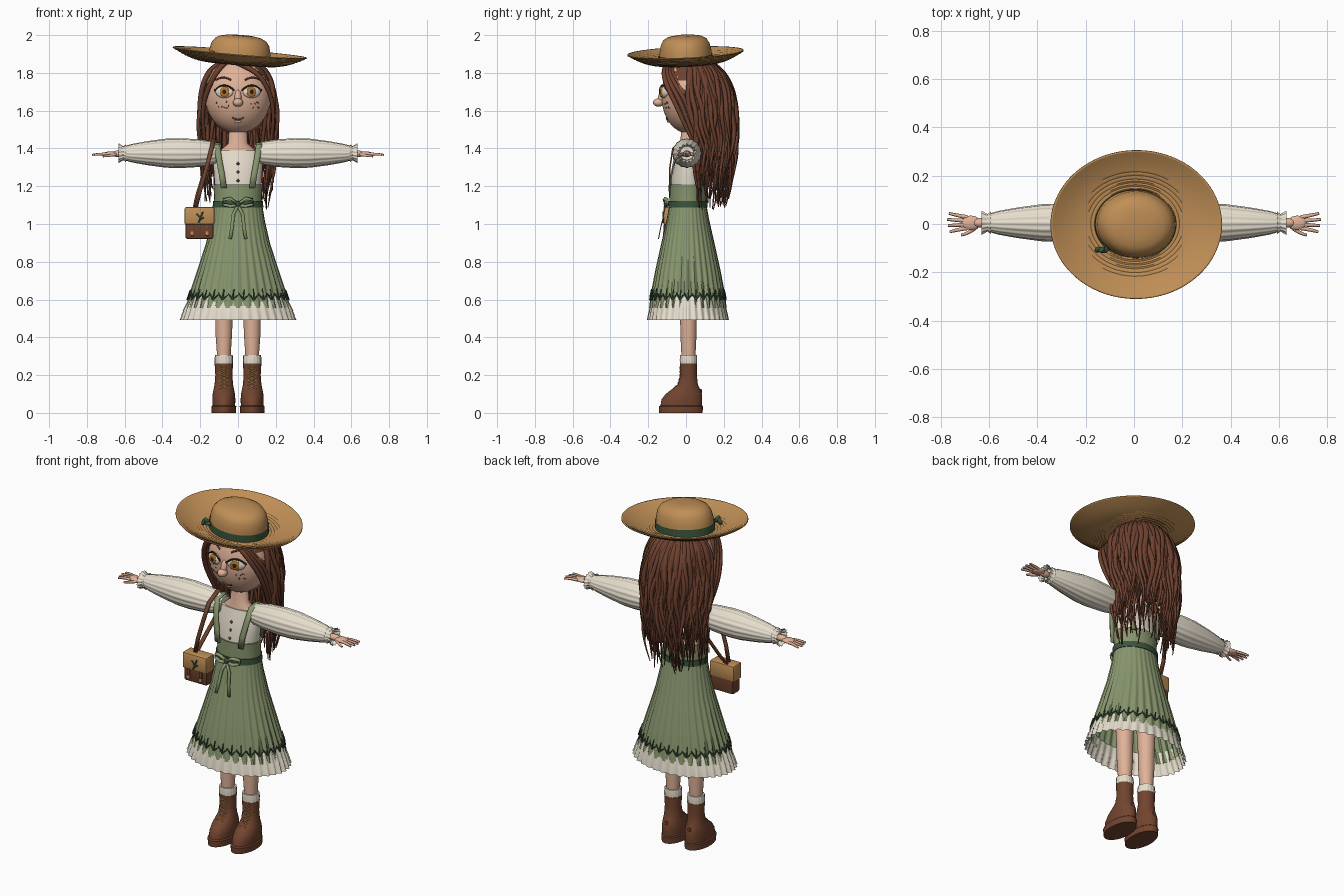
import bpy, bmesh, math, random
from mathutils import Matrix, Vector, Euler

if "Cube" in bpy.data.objects:
    bpy.data.objects.remove(bpy.data.objects["Cube"])
random.seed(4)
sin, cos, pi = math.sin, math.cos, math.pi


def material(name, *rgb):
    lin = [((c / 255 + .055) / 1.055) ** 2.4 for c in rgb] + [1]
    m = bpy.data.materials.new(name)
    m.use_nodes = True
    m.diffuse_color = lin
    m.node_tree.nodes["Principled BSDF"].inputs["Base Color"].default_value = lin
    return m


SKIN = material("skin", 224, 178, 152)
HAIR = material("chestnut hair", 110, 65, 47)
STRAW = material("straw", 192, 143, 86)
WEAVE = material("dark straw", 92, 68, 42)
CREAM = material("cream cloth", 230, 222, 205)
SAGE = material("sage green", 136, 150, 110)
GREEN = material("dark green", 58, 86, 60)
LEATHER = material("brown leather", 114, 68, 47)
AMBER = material("amber", 178, 120, 52)
DARK = material("dark brown", 45, 28, 22)


def finish(name, mesh, *mats, angle=40):
    ob = bpy.data.objects.new(name, mesh)
    bpy.context.collection.objects.link(ob)
    mesh.materials.clear()
    for m in mats:
        mesh.materials.append(m)
    bpy.ops.object.select_all(action='DESELECT')
    ob.select_set(True)
    bpy.context.view_layer.objects.active = ob
    bpy.ops.object.shade_smooth_by_angle(angle=math.radians(angle))
    return ob


def from_bmesh(name, bm, *mats, angle=40):
    bmesh.ops.recalc_face_normals(bm, faces=bm.faces)
    mesh = bpy.data.meshes.new(name)
    bm.to_mesh(mesh)
    bm.free()
    return finish(name, mesh, *mats, angle=angle)


def loft(name, rings, mats, n=32, pleats=0, frame=Matrix(), caps=True, rule=None, angle=40):
    """Rings are (height, radius x, radius y, centre y, pleat depth)."""
    bm = bmesh.new()
    loops = []
    for z, rx, ry, cy, amp in rings:
        loop = []
        for j in range(n):
            a = 2 * pi * j / n
            k = 1 + amp * cos(pleats * a)
            loop.append(bm.verts.new(frame @ Vector((rx * k * cos(a), cy + ry * k * sin(a), z))))
        loops.append(loop)
    for i in range(len(loops) - 1):
        for j in range(n):
            q = (j + 1) % n
            f = bm.faces.new((loops[i][j], loops[i][q], loops[i + 1][q], loops[i + 1][j]))
            if rule:
                f.material_index = rule(i, j)
    if caps:
        bm.faces.new(loops[0])
        bm.faces.new(loops[-1])
    return from_bmesh(name, bm, *mats, angle=angle)


def blob(name, loc, size, mat, rot=(0, 0, 0), seg=20):
    bm = bmesh.new()
    m = Matrix.LocRotScale(Vector(loc), Euler(rot), Vector(size))
    bmesh.ops.create_uvsphere(bm, u_segments=seg, v_segments=seg * 2 // 3, radius=1, matrix=m)
    return from_bmesh(name, bm, mat, angle=80)


def box(name, loc, size, mat, bevel=.006):
    bm = bmesh.new()
    bmesh.ops.create_cube(bm, size=1, matrix=Matrix.LocRotScale(Vector(loc), None, Vector(size)))
    bmesh.ops.bevel(bm, geom=bm.edges[:], offset=bevel, segments=2, affect='EDGES', profile=.5)
    return from_bmesh(name, bm, mat)


def tube(name, paths, r, mat, tip=1.0):
    cu = bpy.data.curves.new(name, 'CURVE')
    cu.dimensions, cu.bevel_depth, cu.bevel_resolution = '3D', r, 1
    cu.use_fill_caps = True
    for path in paths:
        sp = cu.splines.new('NURBS')
        sp.points.add(len(path) - 1)
        for i, (p, co) in enumerate(zip(sp.points, path)):
            p.co = (*co, 1)
            p.radius = 1 + (tip - 1) * (i / (len(path) - 1)) ** 2
        sp.order_u, sp.use_endpoint_u, sp.resolution_u = min(4, len(path)), True, 4
    ob = bpy.data.objects.new(name, cu)
    bpy.context.collection.objects.link(ob)
    mesh = bpy.data.meshes.new_from_object(ob.evaluated_get(bpy.context.evaluated_depsgraph_get()))
    bpy.data.objects.remove(ob)
    return finish(name, mesh, mat, angle=75)


def ribbon(name, path, side, mat, thick=.008):
    bm = bmesh.new()
    side = Vector(side)
    rows = [[bm.verts.new(Vector(p) + s * side) for s in (-1, 1)] for p in path]
    for a, b in zip(rows, rows[1:]):
        bm.faces.new((a[0], a[1], b[1], b[0]))
    ob = from_bmesh(name, bm, mat)
    mod = ob.modifiers.new("thickness", 'SOLIDIFY')
    mod.thickness, mod.offset = thick, 0
    return ob


def lerp(rows, z):
    for a, b in zip(rows, rows[1:]):
        if (a[0] - z) * (b[0] - z) <= 0:
            t = (z - a[0]) / (b[0] - a[0])
            return [u + (v - u) * t for u, v in zip(a, b)]
    return rows[-1]


def face(x, z, out=0):
    d = 1 - (x / .175) ** 2 - ((z - 1.68) / .2) ** 2
    return (x, .01 - .14 * math.sqrt(max(d, 0)) - out, z)


# Head and face
blob("head", (0, .01, 1.68), (.175, .14, .2), SKIN, seg=40)
blob("nose_bridge", (0, -.128, 1.672), (.018, .02, .045), SKIN, (-.3, 0, 0))
blob("nose_tip", (0, -.146, 1.643), (.027, .029, .022), SKIN)
for side, s in (("right", -1), ("left", 1)):
    turn = (0, 0, s * .35)
    blob(side + "_eye", face(s * .072, 1.7), (.05, .018, .033), CREAM, turn)
    blob(side + "_iris", face(s * .072, 1.7, .014), (.027, .007, .028), AMBER, turn)
    blob(side + "_pupil", face(s * .072, 1.7, .018), (.012, .006, .013), DARK, turn)
    arc = [i / 4 - 1 for i in range(9)]
    tube(side + "_lashes", [[face(s * (.072 + .052 * t), 1.706 + .028 * (1 - t * t), .012) for t in arc]], .005, DARK)
    tube(side + "_brow", [[face(s * (.078 + .04 * t), 1.762 + .014 * (1 - t * t), .003) for t in arc]], .005, HAIR)
    for i in range(8):
        spot = face(s * random.uniform(.045, .12), random.uniform(1.61, 1.65), 0)
        blob(side + "_freckle", spot, (.0035, .003, .0035), LEATHER, seg=6)
tube("mouth", [[face(x / 100, 1.552 + .0012 * x * x, .002) for x in range(-3, 4)]], .005, LEATHER)
blob("lower_lip", face(0, 1.543), (.02, .008, .007), SKIN)

# Hair: scalp cap, flowing strands and locks that frame the face
bm = bmesh.new()
m = Matrix.LocRotScale(Vector((0, .025, 1.68)), None, Vector((.182, .155, .206)))
bmesh.ops.create_uvsphere(bm, u_segments=36, v_segments=24, radius=1, matrix=m)
gone = [f for f in bm.faces if f.calc_center_median().y < .03
        and f.calc_center_median().z < 1.86 - .5 * abs(f.calc_center_median().x + .04)]
bmesh.ops.delete(bm, geom=gone, context='FACES')
from_bmesh("hair_cap", bm, HAIR)

# Rows are height, half width, depth behind centre, centre y
flow = [(1.88, .05, .07, .02), (1.84, .14, .14, .03), (1.75, .18, .195, .035), (1.6, .2, .225, .04),
        (1.4, .195, .195, .07), (1.2, .18, .165, .07), (1.05, .165, .13, .07)]
for layer, (count, scale) in enumerate(((64, 1), (46, .87), (24, .7))):
    strands = []
    for i in range(count):
        a = (i / (count - 1) * 2 - 1) * 1.62 + random.uniform(-.04, .04)
        phase, end = random.uniform(0, 6), random.uniform(1.07, 1.32)
        path = []
        for k in range(12):
            z = 1.88 + (end - 1.88) * k / 11
            _, rx, ry, cy = lerp(flow, z)
            w = .016 * min(1, k / 4)
            grow = scale + .06 * sin(z * 13 + phase * 2) * min(1, k / 4)
            b = a + w * 5 * sin(z * 17 + phase)
            path.append((rx * grow * sin(b), cy + ry * grow * cos(b), z))
        strands.append(path)
    tube("hair_layer_%d" % (layer + 1), strands, .0155, HAIR, tip=.15)
locks = []
for s, reach in ((-1, .02), (1, .0)):
    for k in range(4):
        o = k * .011
        locks.append([(-.05, -.085 + o, 1.87), (s * (.085 + reach), -.125 + o, 1.825),
                      (s * .148, -.11 + 2 * o, 1.745), (s * .185, -.06 + 3 * o, 1.65),
                      (s * .19, -.01 + 2 * o, 1.53), (s * (.165 + o), .06 + o, 1.4), (s * (.2 - o), .06, 1.28),
                      (s * (.165 + o), .06, 1.12 + .05 * k)])
tube("face_framing_locks", locks, .015, HAIR, tip=.2)

# Straw hat, tilted to one side
hat = Matrix.Translation((.005, 0, 1.852)) @ Euler((math.radians(2.4), math.radians(4.7), 0)).to_matrix().to_4x4()
brim = []
for i in range(25):
    t = i / 24
    brim.append((.058 * t ** 1.5 - .008 * sin(pi * t) + .003 * (i % 2), .15 + .205 * t, .125 + .182 * t, 0, 0))
ob = loft("hat_brim", brim, (STRAW, WEAVE), n=168, frame=hat, caps=False,
          rule=lambda i, j: int((j + i // 2 * 2 + i % 2) % 5 < 2))
mod = ob.modifiers.new("thickness", 'SOLIDIFY')
mod.thickness = .006
crown = [(-.005, .165, .14, 0, 0), (.06, .163, .138, 0, 0), (.1, .153, .129, 0, 0), (.125, .135, .115, 0, 0),
         (.14, .105, .09, 0, 0), (.147, .06, .05, 0, 0), (.148, .01, .01, 0, 0)]
loft("hat_crown", crown, (STRAW,), n=48, frame=hat, angle=60)
loft("hat_band", [(0, .169, .144, 0, 0), (.042, .168, .143, 0, 0)], (GREEN,), n=48, frame=hat, caps=False)
for i in range(3):
    blob("hat_bow", hat @ Vector((-.125 - .016 * i, -.105, .03 + .012 * (i % 2))), (.02, .012, .012), GREEN, (0, i, .6))

# Neck, blouse, straps and buttons
loft("neck", [(1.36, .1, .05, .01, 0), (1.395, .088, .048, .012, 0), (1.425, .052, .045, .015, 0),
              (1.55, .045, .043, .02, 0)], (SKIN,), angle=70)
loft("blouse", [(1.19, .122, .088, .01, 0), (1.25, .127, .086, .01, 0), (1.33, .132, .07, .012, 0),
                (1.39, .12, .054, .012, 0)], (CREAM,), angle=60)
for z in (1.23, 1.275, 1.32):
    blob("button", (0, -.078 + (z - 1.23) * .18, z), (.008, .006, .008), LEATHER, seg=8)
for s in (-1, 1):
    ribbon("shoulder_strap", [(s * .075, -.083, 1.19), (s * .085, -.078, 1.26), (s * .1, -.062, 1.34),
                              (s * .112, -.035, 1.42), (s * .112, .03, 1.43), (s * .1, .075, 1.36),
                              (s * .08, .1, 1.19)], (.016, 0, 0), SAGE)

# Dress, belt and bow
skirt = [(1.1, .128, .098, .01, .005), (1.02, .14, .112, .01, .012), (.9, .166, .138, .01, .018),
         (.75, .213, .17, .01, .022), (.64, .248, .19, .01, .025), (.555, .272, .2, .01, .028)]
loft("skirt", skirt, (SAGE,), n=192, pleats=32, caps=False)
loft("bodice", [(1.09, .128, .098, .01, 0), (1.15, .126, .097, .01, 0), (1.21, .131, .096, .01, 0)], (SAGE,))
loft("belt", [(1.088, .134, .104, .01, 0), (1.122, .133, .103, .01, 0)], (GREEN,), n=48)
for i in range(3):
    z, r = .492 + .024 * i, .302 - .008 * i
    tier = [(z + .075, r - .03, r - .103, .01, .005), (z + .03, r - .012, r - .094, .01, .015),
            (z, r, r - .09, .01, .026)]
    loft("hem_ruffle", tier, (CREAM,), n=216, pleats=36, caps=False, angle=60)
blob("bow_knot", (0, -.104, 1.105), (.016, .014, .016), GREEN)
for s in (-1, 1):
    ribbon("bow_loop", [(0, -.105, 1.105), (s * .04, -.116, 1.135), (s * .078, -.1, 1.128), (s * .08, -.098, 1.105),
                        (s * .04, -.112, 1.095), (0, -.105, 1.1)], (0, .006, .007), SAGE, .005)
    ribbon("bow_tail", [(0, -.108, 1.1), (s * .025, -.118, 1.05), (s * .032, -.134, .98), (s * .042, -.146, .92)],
           (.009, 0, 0), SAGE, .005)

# Embroidered sprigs above the hem
sprigs = []
for i in range(30):
    a = 2 * pi * i / 30
    for lean, high in ((-.1, .035), (.02, .055), (.12, .028)):
        path = []
        for t in (0, .35, .7, 1):
            z = .597 + high * t + random.uniform(0, .006)
            _, rx, ry, cy, _ = lerp(skirt, z)
            b = a + lean * t
            path.append((rx * 1.035 * cos(b), cy + ry * 1.035 * sin(b), z))
        sprigs.append(path)
tube("hem_sprigs", sprigs, .0045, GREEN, tip=.5)

# Arms, legs and boots
sleeve = [(.09, .045), (.13, .06), (.2, .071), (.3, .077), (.38, .075), (.48, .062), (.56, .048), (.6, .037)]
boot = [(0, .064, .115, -.027), (.035, .066, .117, -.027), (.04, .06, .11, -.025), (.07, .061, .108, -.022),
        (.1, .059, .096, -.012), (.125, .054, .075, .0), (.15, .049, .053, .01), (.2, .045, .044, .013),
        (.262, .049, .046, .013)]
for side, s in (("right", -1), ("left", 1)):
    arm = Matrix.Translation((0, .005, 1.375)) @ Matrix.Rotation(s * pi / 2, 4, 'Y')
    loft(side + "_sleeve", [(x, r, r, 0, .025) for x, r in sleeve], (CREAM,), n=96, pleats=16, frame=arm)
    loft(side + "_cuff", [(.592, .046, .046, 0, .05), (.606, .036, .036, 0, .02), (.632, .048, .048, 0, .09)],
         (CREAM,), n=80, pleats=14, frame=arm, caps=False, angle=60)
    blob(side + "_wrist", (s * .63, .005, 1.372), (.04, .02, .018), SKIN)
    blob(side + "_palm", (s * .675, .005, 1.37), (.04, .03, .014), SKIN)
    fingers = [[(s * .69, .005 + y, 1.37), (s * .735, .005 + 1.35 * y, 1.372),
                (s * (.775 - abs(y - .004) * .5), .005 + 1.7 * y, 1.366)] for y in (-.022, -.007, .008, .023)]
    fingers.append([(s * .65, -.01, 1.367), (s * .68, -.038, 1.362), (s * .715, -.046, 1.358)])
    tube(side + "_fingers", fingers, .0085, SKIN, tip=.65)
    x = s * .075
    leg = Matrix.Translation((x, 0, 0))
    loft(side + "_leg", [(.24, .036, .036, .013, 0), (.32, .037, .038, .013, 0), (.42, .044, .043, .013, 0),
                         (.52, .046, .044, .013, 0), (.75, .055, .055, .01, 0)], (SKIN,), frame=leg, angle=70)
    loft(side + "_sock", [(.25, .046, .044, .013, .02), (.28, .049, .046, .013, .02), (.306, .046, .044, .013, .02)],
         (CREAM,), n=72, pleats=18, frame=leg)
    loft(side + "_boot", [(*row, 0) for row in boot], (LEATHER,), n=36, frame=leg)
    box(side + "_heel_tab", (x, .074, .115), (.018, .02, .022), LEATHER, .004)
    rows = [(.128 + .02 * k, lerp(boot, .128 + .02 * k)) for k in range(7)]
    laces = [[(x + d * .022 * (-1) ** k, r[3] - r[2] * .93, z) for k, (z, r) in enumerate(rows)] for d in (-1, 1)]
    for path in laces:
        for p, q in zip(path, path[1:]):
            mid = [(u + v) / 2 for u, v in zip(p, q)]
            mid[1] -= .006
            tube(side + "_lace", [[p, mid, q]], .003, STRAW)

# Satchel hanging at the hip
box("satchel_body", (-.204, -.075, 1.003), (.15, .07, .165), LEATHER, .012)
box("satchel_flap", (-.204, -.079, 1.043), (.158, .08, .094), STRAW, .01)
for dx in (-.04, .04):
    box("satchel_buckle_strap", (-.204 + dx, -.113, .967), (.017, .01, .06), LEATHER, .003)
    box("satchel_buckle", (-.204 + dx, -.117, .95), (.022, .01, .022), STRAW, .003)
tube("satchel_sprig", [[(-.21, -.121, 1.005), (-.2, -.121, 1.03), (-.185, -.121, 1.065)],
                       [(-.205, -.121, 1.02), (-.18, -.121, 1.035)], [(-.2, -.121, 1.035), (-.22, -.121, 1.055)]],
     .004, GREEN)
ribbon("satchel_strap", [(-.225, -.08, 1.08), (-.2, -.088, 1.18), (-.165, -.085, 1.3), (-.14, -.07, 1.4),
                         (-.128, 0, 1.452), (-.14, .07, 1.4), (-.175, .06, 1.28), (-.215, -.01, 1.15),
                         (-.23, -.06, 1.08)], (.011, 0, 0), LEATHER)
